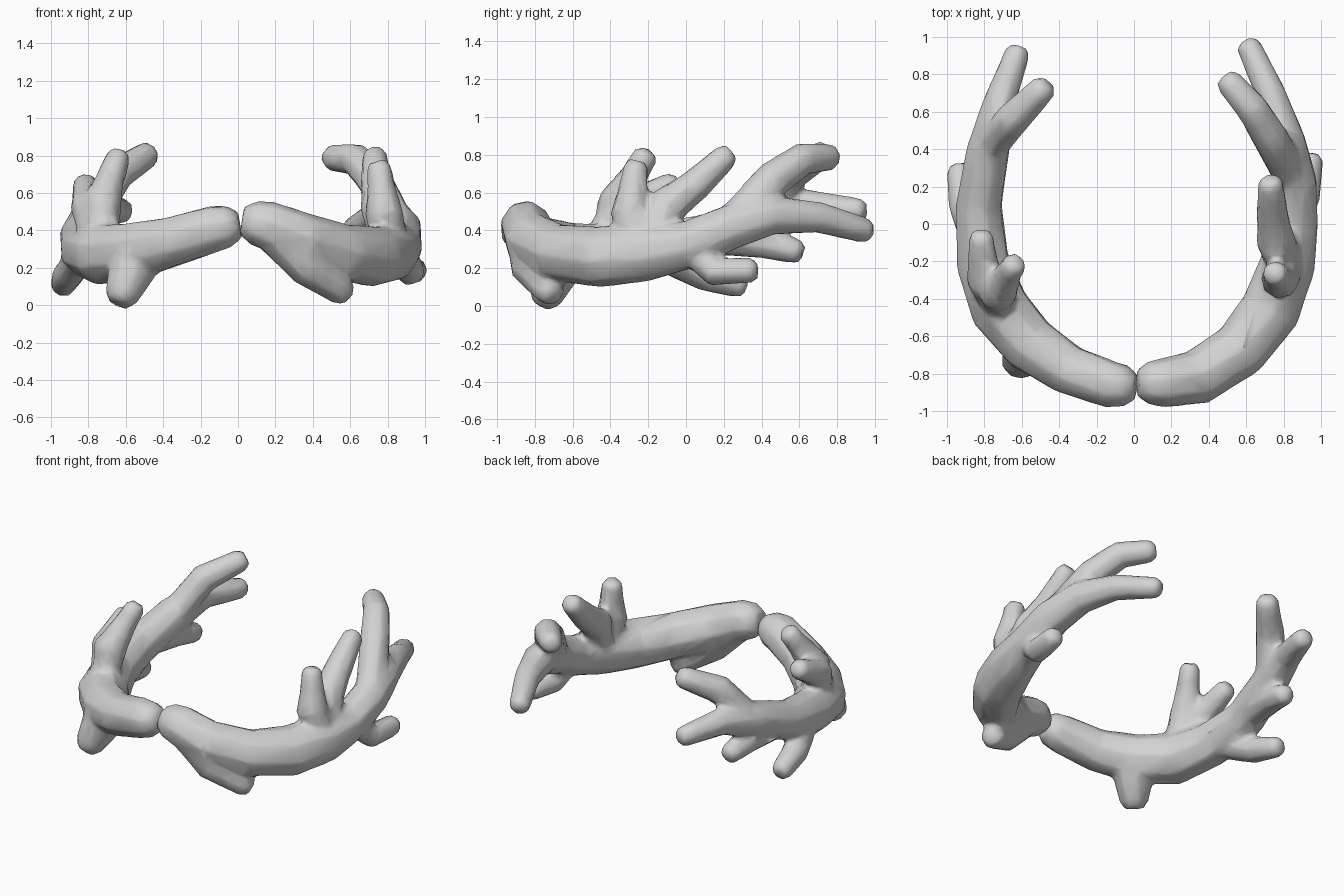
import bpy
import bmesh
from math import cos, sin, tau
from mathutils import Vector

SIDES = 8

cube = bpy.data.objects.get("Cube")
if cube:
    bpy.data.objects.remove(cube, do_unlink=True)

grey = bpy.data.materials.new("light grey")
grey.use_nodes = True
colour = (0.65, 0.65, 0.65, 1.0)
grey.diffuse_color = colour
grey.node_tree.nodes["Principled BSDF"].inputs["Base Color"].default_value = colour


def add_tube(bm, nodes):
    """Closed tube through (x, y, z, radius) nodes, with chamfered ends."""
    points = [Vector(n[:3]) for n in nodes]
    radii = [n[3] for n in nodes]
    # chamfer: a full ring a little before each end, a narrow ring at the end
    for end, inner, at in ((0, 1, 1), (-1, -2, -1)):
        inward = (points[inner] - points[end]).normalized()
        shoulder = points[end] + inward * radii[end] * 0.5
        points.insert(at, shoulder)
        radii.insert(at, radii[end])
        radii[end] *= 0.65
    rings = []
    for i, (point, radius) in enumerate(zip(points, radii)):
        before, after = points[max(i - 1, 0)], points[min(i + 1, len(points) - 1)]
        tangent = ((after - point).normalized() + (point - before).normalized()).normalized()
        side = tangent.cross(Vector((0.3, 0.2, 1))).normalized()
        up = side.cross(tangent)
        rings.append([bm.verts.new(point + radius * (side * cos(tau * k / SIDES) + up * sin(tau * k / SIDES)))
                      for k in range(SIDES)])
    for low, high in zip(rings, rings[1:]):
        for k in range(SIDES):
            j = (k + 1) % SIDES
            bm.faces.new((low[k], low[j], high[j], high[k]))
    bm.faces.new(rings[0])
    bm.faces.new(rings[-1])


def branch(name, trunk, twigs):
    """Trunk plus twigs, each rooted in the trunk node of the given index,
    fused into one skin and reduced to few faces."""
    bm = bmesh.new()
    add_tube(bm, trunk)
    for root, path in twigs:
        add_tube(bm, [trunk[root][:3] + (path[0][3],)] + path)
    bmesh.ops.recalc_face_normals(bm, faces=bm.faces)
    mesh = bpy.data.meshes.new(name)
    bm.to_mesh(mesh)
    bm.free()
    mesh.materials.append(grey)
    obj = bpy.data.objects.new(name, mesh)
    bpy.context.collection.objects.link(obj)
    fuse = obj.modifiers.new("Fuse", 'REMESH')
    fuse.mode = 'VOXEL'
    fuse.voxel_size = 0.018
    fuse.use_smooth_shade = True
    blend = obj.modifiers.new("Blend", 'SMOOTH')
    blend.factor = 0.5
    blend.iterations = 5
    reduce = obj.modifiers.new("Reduce", 'DECIMATE')
    reduce.ratio = 0.08


# Left branch: trunk ends in the low rear prong
left_trunk = [
    (0.02, -0.85, 0.45, 0.12), (0.15, -0.85, 0.43, 0.135), (0.34, -0.82, 0.35, 0.15),
    (0.57, -0.67, 0.28, 0.155), (0.73, -0.46, 0.26, 0.165), (0.82, -0.22, 0.28, 0.155),
    (0.86, 0, 0.32, 0.13), (0.86, 0.22, 0.41, 0.125), (0.81, 0.45, 0.48, 0.11),
    (0.73, 0.7, 0.47, 0.085), (0.6, 0.98, 0.39, 0.07)]
left_low_front = [(0.37, -0.82, 0.21, 0.115), (0.59, -0.7, 0.05, 0.08)]
left_long_upper = [(0.76, -0.1, 0.53, 0.11), (0.74, 0.05, 0.64, 0.09), (0.73, 0.24, 0.82, 0.07)]
left_short_upper = [(0.78, -0.3, 0.5, 0.105), (0.75, -0.26, 0.77, 0.07)]
left_low_side = [(0.92, 0.15, 0.18, 0.08), (0.95, 0.38, 0.19, 0.07)]
left_high_rear = [(0.73, 0.46, 0.67, 0.1), (0.63, 0.62, 0.78, 0.09), (0.48, 0.79, 0.79, 0.075)]
branch("left_branch", left_trunk, [
    (1, left_low_front), (5, left_long_upper), (5, left_short_upper),
    (6, left_low_side), (7, left_high_rear)])

# Right branch: similar, with an extra low twig at the rear
right_trunk = [
    (0.01, -0.87, 0.43, 0.115), (-0.12, -0.86, 0.41, 0.13), (-0.35, -0.78, 0.34, 0.14),
    (-0.56, -0.64, 0.29, 0.16), (-0.72, -0.45, 0.27, 0.17), (-0.81, -0.2, 0.3, 0.15),
    (-0.83, 0.1, 0.36, 0.13), (-0.78, 0.4, 0.47, 0.12), (-0.72, 0.65, 0.53, 0.09),
    (-0.61, 0.95, 0.5, 0.07)]
right_low_front = [(-0.57, -0.69, 0.18, 0.13), (-0.64, -0.76, 0.01, 0.095)]
right_long_upper = [(-0.8, -0.3, 0.53, 0.1), (-0.82, -0.04, 0.66, 0.07)]
right_short_upper = [(-0.73, -0.36, 0.55, 0.11), (-0.63, -0.2, 0.82, 0.07)]
right_low_side = [(-0.91, 0.1, 0.16, 0.085), (-0.94, 0.32, 0.1, 0.07)]
right_low_rear = [(-0.78, 0.4, 0.34, 0.09), (-0.74, 0.62, 0.28, 0.07)]
right_high_rear = [(-0.65, 0.56, 0.7, 0.095), (-0.46, 0.75, 0.82, 0.075)]
branch("right_branch", right_trunk, [
    (3, right_low_front), (4, right_long_upper), (4, right_short_upper),
    (5, right_low_side), (6, right_low_rear), (7, right_high_rear)])
